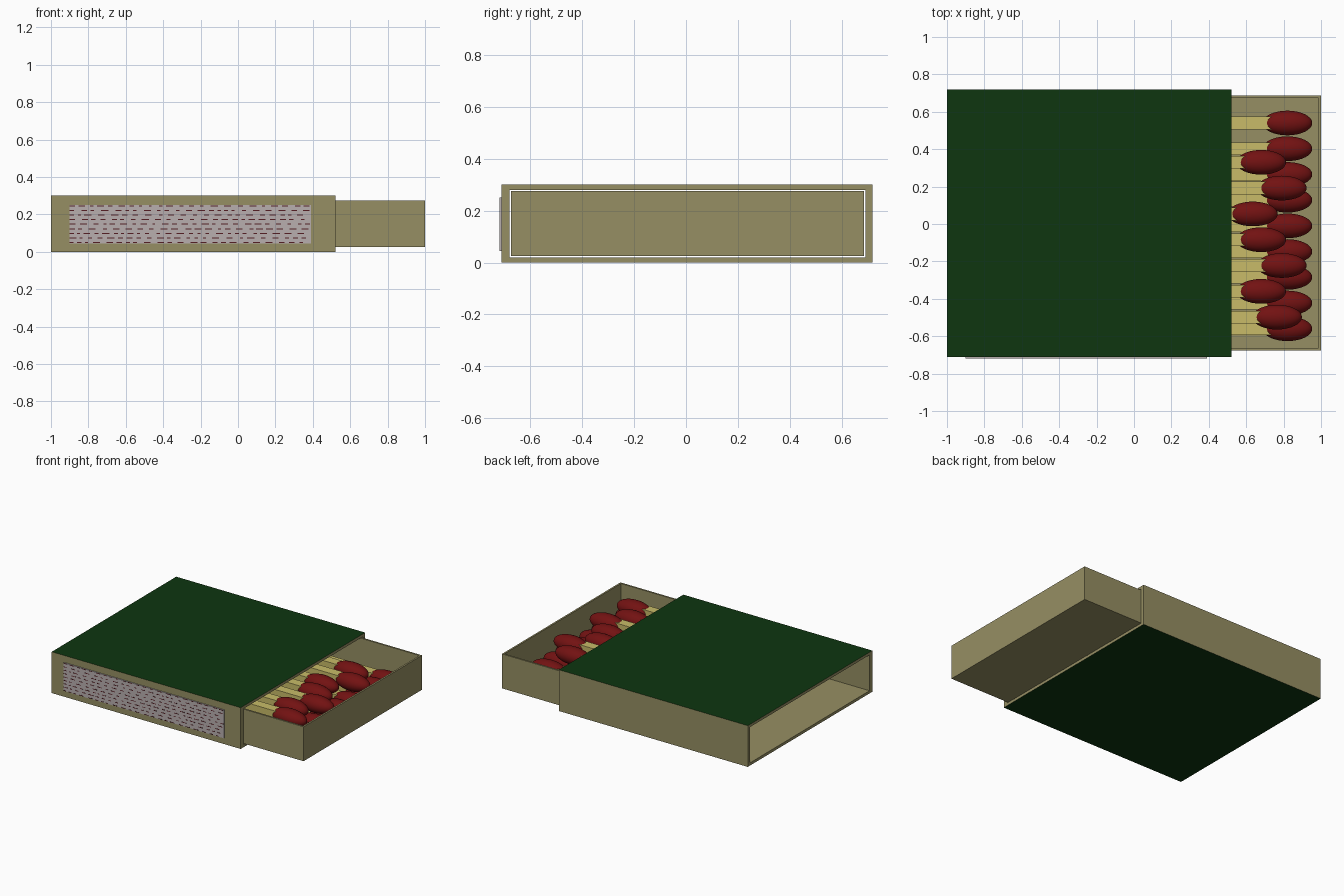
import bpy, bmesh, random
from mathutils import Matrix, Vector

random.seed(4)
cube = bpy.data.objects.get("Cube")
if cube:
    bpy.data.objects.remove(cube, do_unlink=True)


def material(name, rgb):
    m = bpy.data.materials.new(name)
    m.use_nodes = True
    color = (*rgb, 1)
    m.diffuse_color = color
    m.node_tree.nodes["Principled BSDF"].inputs["Base Color"].default_value = color
    return m


card = material("card beige", (0.305, 0.275, 0.125))
green = material("label green", (0.0044, 0.037, 0.005))
red = material("head red", (0.17, 0.006, 0.006))
wood = material("stick yellow", (0.58, 0.50, 0.14))
grey = material("striker grey", (0.48, 0.43, 0.43))
maroon = material("striker maroon", (0.09, 0.012, 0.016))


def add_box(bm, lo, hi):
    lo, hi = Vector(lo), Vector(hi)
    mat = Matrix.Translation((lo + hi) / 2) @ Matrix.Diagonal((*(hi - lo), 1))
    return bmesh.ops.create_cube(bm, size=1, matrix=mat)["verts"]


def finish(bm, name, *mats):
    mesh = bpy.data.meshes.new(name)
    bmesh.ops.recalc_face_normals(bm, faces=bm.faces)
    bm.to_mesh(mesh)
    bm.free()
    for m in mats:
        mesh.materials.append(m)
    obj = bpy.data.objects.new(name, mesh)
    bpy.context.collection.objects.link(obj)
    return obj


# Sleeve: rectangular tube open at both ends, labels on outer top and bottom
def ring(bm, x, y0, y1, z0, z1):
    return [bm.verts.new((x, y, z)) for y, z in ((y0, z0), (y1, z0), (y1, z1), (y0, z1))]


bm = bmesh.new()
loops = []
for x in (-1, 0.52):
    loops.append((ring(bm, x, -0.712, 0.718, 0, 0.3), ring(bm, x, -0.68, 0.692, 0.02, 0.28)))
(out_a, in_a), (out_b, in_b) = loops
for a, b in ((out_a, out_b), (out_b, in_b), (in_b, in_a), (in_a, out_a)):
    for i in range(4):
        j = (i + 1) % 4
        bm.faces.new((a[i], a[j], b[j], b[i]))
for f in bm.faces:
    z = f.calc_center_median().z
    flat = all(abs(v.co.z - z) < 0.001 for v in f.verts)
    f.material_index = int(flat and (z > 0.29 or z < 0.01))
finish(bm, "sleeve", card, green)

# Sliding tray: box with its top inset and sunk
bm = bmesh.new()
add_box(bm, (-0.5, -0.675, 0.025), (1, 0.687, 0.275))
bm.normal_update()
top = max(bm.faces, key=lambda f: f.calc_center_median().z)
bmesh.ops.inset_individual(bm, faces=[top], thickness=0.018)
sunk = bmesh.ops.extrude_discrete_faces(bm, faces=[top])["faces"]
bmesh.ops.translate(bm, verts=sunk[0].verts, vec=(0, 0, -0.23))
finish(bm, "tray", card)

# Striker strip with short dashes
bm = bmesh.new()
add_box(bm, (-0.9, -0.719, 0.045), (0.39, -0.711, 0.25))
finish(bm, "striker", grey)
bm = bmesh.new()
for row in range(9):
    z = 0.049 + row * 0.0246
    x = -0.9
    while x < 0.36:
        length = random.uniform(0.015, 0.04)
        add_box(bm, (x, -0.7198, z - 0.0025), (x + length, -0.7185, z + 0.0025))
        x += length + random.uniform(0.015, 0.04)
finish(bm, "striker_dashes", maroon)


# Matches: square stick along x with an oval head
def match(name, x, y, z):
    bm = bmesh.new()
    add_box(bm, (x - 1.26, y - 0.034, z - 0.034), (x, y + 0.034, z + 0.034))
    finish(bm, name + "_stick", wood)
    bm = bmesh.new()
    mat = Matrix.Translation((x, y, z)) @ Matrix.Diagonal((0.133, 0.066, 0.06, 1))
    # Poles lie along the stick
    mat = mat @ Matrix.Rotation(1.5708, 4, "Y")
    bmesh.ops.create_uvsphere(bm, u_segments=32, v_segments=16, radius=1, matrix=mat)
    for f in bm.faces:
        f.smooth = True
    finish(bm, name + "_head", red)


for i in range(9):
    match(f"lower_match_{i + 1}", 0.82, 0.54 - i * 0.1375, 0.107)
for i, x in enumerate((0.68, 0.79, 0.635, 0.68, 0.79, 0.68, 0.765)):
    match(f"upper_match_{i + 1}", x, 0.33 - i * 0.138, 0.213)
